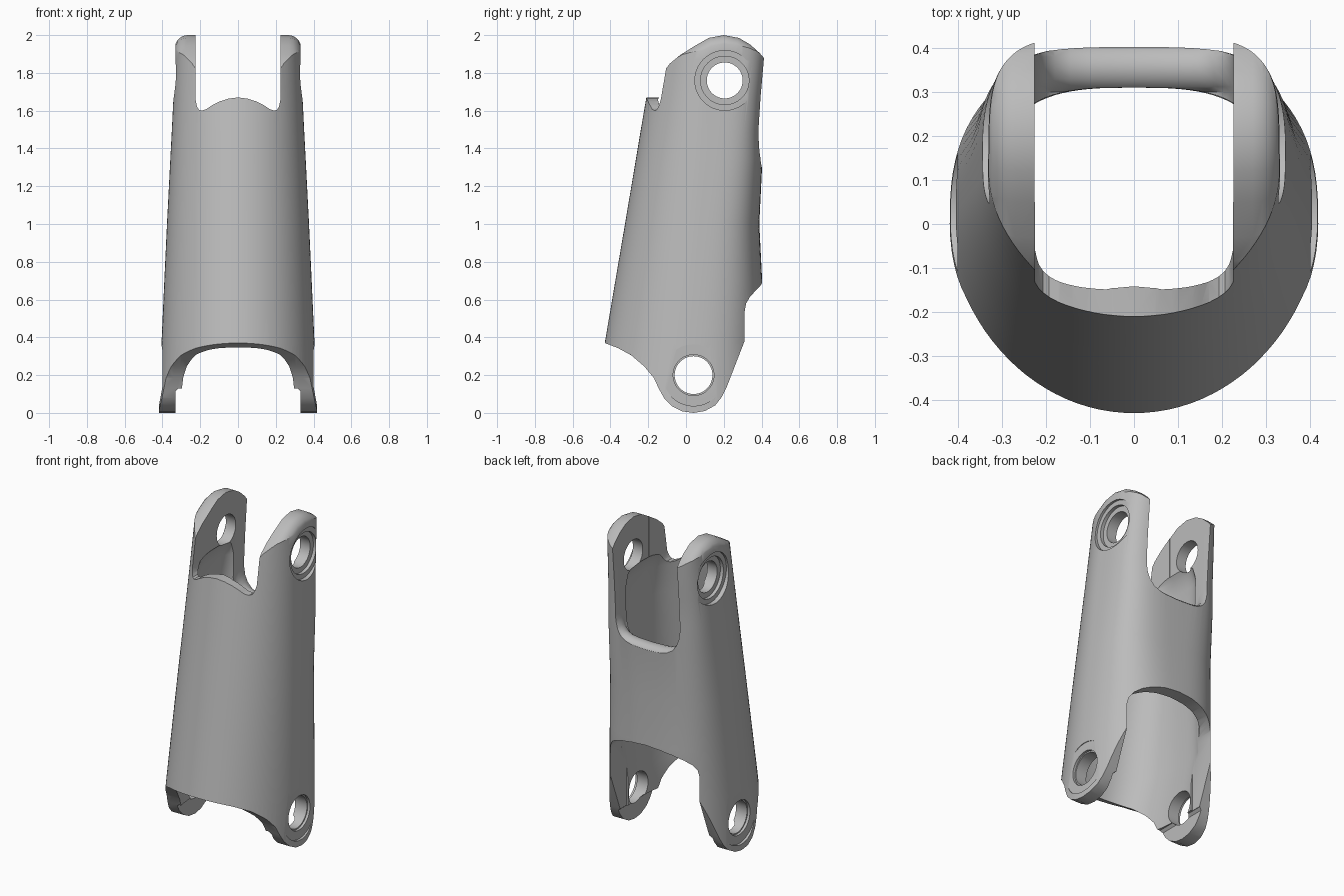
import bpy, bmesh, math

if "Cube" in bpy.data.objects:
    bpy.data.objects.remove(bpy.data.objects["Cube"])

metal = bpy.data.materials.new("plain_grey")
metal.use_nodes = True
grey = (0.5, 0.5, 0.5, 1)
metal.diffuse_color = grey
metal.node_tree.nodes["Principled BSDF"].inputs["Base Color"].default_value = grey


def loft(name, rings):
    """Closed solid through rings with equal point counts."""
    bm = bmesh.new()
    rows = [[bm.verts.new(p) for p in ring] for ring in rings]
    n = len(rows[0])
    for low, high in zip(rows, rows[1:]):
        for i in range(n):
            j = (i + 1) % n
            bm.faces.new((low[i], low[j], high[j], high[i]))
    bm.faces.new(rows[0])
    bm.faces.new(rows[-1])
    bmesh.ops.recalc_face_normals(bm, faces=bm.faces)
    mesh = bpy.data.meshes.new(name)
    bm.to_mesh(mesh)
    bm.free()
    obj = bpy.data.objects.new(name, mesh)
    obj.data.materials.append(metal)
    bpy.context.collection.objects.link(obj)
    return obj


def section(z, half_width, front, back, n_front, n_back, count=96):
    """Tube cross-section: rounder at the front, squarer at the back."""
    mid = 0.065 * z
    ring = []
    for k in range(count):
        t = 2 * math.pi * k / count
        c, s = math.cos(t), math.sin(t)
        e = 2 / (n_back if s > 0 else n_front)
        depth = back - mid if s > 0 else mid - front
        ring.append((math.copysign(half_width * abs(c) ** e, c),
                     mid + math.copysign(depth * abs(s) ** e, s), z))
    return ring


def boolean(target, cutter, operation="DIFFERENCE"):
    cutter.hide_render = True
    mod = target.modifiers.new(cutter.name, "BOOLEAN")
    mod.object = cutter
    mod.operation = operation
    mod.solver = "EXACT"
    bpy.context.view_layer.objects.active = target
    bpy.ops.object.modifier_apply(modifier=mod.name)
    bpy.data.objects.remove(cutter)


def mirrored(points):
    """Complete a right-hand outline that ends on the centre line."""
    return points + [(-x, z) for x, z in reversed(points) if x > 0]


def bore(name, y, z, radius, x0, x1):
    circle = [2 * math.pi * k / 64 for k in range(64)]
    return loft(name, [[(x, y + radius * math.cos(t), z + radius * math.sin(t))
                        for t in circle] for x in (x0, x1)])


# Tapered outer shell
body = loft("link_body", [section(*k) for k in (
    (-0.1, 0.423, -0.51, 0.4, 2, 2.6),
    (0.37, 0.405, -0.43, 0.4, 2, 2.6),
    (0.7, 0.39, -0.374, 0.403, 2, 2.7),
    (1.0, 0.376, -0.323, 0.388, 2, 3),
    (1.35, 0.358, -0.264, 0.405, 2, 3.5),
    (1.5, 0.35, -0.239, 0.4, 2, 3.8),
    (1.67, 0.342, -0.21, 0.41, 2, 4),
    (1.87, 0.333, -0.176, 0.43, 2, 4),
    (2.1, 0.325, -0.137, 0.44, 2, 4))])

# Hollow interior, closing below the upper lugs
boolean(body, loft("cavity", [section(*k) for k in (
    (-0.2, 0.31, -0.375, 0.32, 2.5, 3),
    (0.3, 0.31, -0.375, 0.32, 2.5, 3),
    (0.5, 0.335, -0.345, 0.33, 2.5, 3),
    (1.0, 0.31, -0.26, 0.31, 2.6, 3),
    (1.4, 0.285, -0.195, 0.31, 2.8, 3.4),
    (1.58, 0.272, -0.16, 0.31, 3, 4),
    (1.66, 0.25, -0.15, 0.3, 3, 4),
    (1.72, 0.2, -0.1, 0.25, 3, 4))]))

# Side outline trims the lugs; its upper corners round off outwards
outline = [(-0.6, 0.42), (-0.43, 0.37), (-0.36, 0.343), (-0.29, 0.305),
           (-0.22, 0.245), (-0.17, 0.185), (-0.145, 0.13), (-0.115, 0.077),
           (-0.075, 0.036), (-0.02, 0.008), (0.04, 0), (0.1, 0.01),
           (0.155, 0.04), (0.19, 0.085), (0.215, 0.135), (0.31, 0.38),
           (0.6, 0.4), (0.6, 1.75), (0.44, 1.82), (0.42, 1.87), (0.39, 1.905),
           (0.34, 1.95), (0.28, 1.985), (0.2, 2), (0.12, 1.985),
           (0.05, 1.945), (-0.03, 1.895), (-0.085, 1.85), (-0.12, 1.805),
           (-0.135, 1.75), (-0.6, 1.7)]


def trimmed(x, f):
    return [(x, 0.2 + (y - 0.2) * f, 1.76 + (z - 1.76) * f) if z > 1.8
            else (x, y, z) for y, z in outline]


layers = [(0.5, 0.7), (0.34, 0.72), (0.332, 0.8), (0.322, 0.88),
          (0.308, 0.94), (0.292, 0.98), (0.27, 1)]
layers = [(-x, f) for x, f in layers] + layers[::-1]
boolean(body, loft("side_trim", [trimmed(x, f) for x, f in layers]), "INTERSECT")

# Front notch between the upper lugs, with a raised middle
notch = mirrored([(0.225, 2.3), (0.225, 1.66), (0.217, 1.62), (0.207, 1.605),
                  (0.193, 1.6), (0.17, 1.607), (0.14, 1.627), (0.1, 1.648),
                  (0.05, 1.664), (0, 1.67)])
boolean(body, loft("front_notch", [[(x, y, z) for x, z in notch]
                                   for y in (-1, 0.2)]))

# Deeper back notch with a rounded rim
notch = mirrored([(0.226, 2.3), (0.226, 1.47), (0.22, 1.42), (0.205, 1.38),
                  (0.18, 1.35), (0.145, 1.333), (0.1, 1.326), (0, 1.322)])
rim = [(0.05, 0.04), (0.3, 0.04), (0.312, 0.02), (0.33, 0.006), (0.355, 0),
       (0.38, 0.006), (0.398, 0.02), (0.41, 0.04), (0.8, 0.04)]
boolean(body, loft("back_notch", [[(x, y, z - drop) for x, z in notch]
                                  for y, drop in rim]))

# Arched opening at the lower back
arch = mirrored([(0.312, -0.5), (0.312, 0.54), (0.305, 0.58), (0.28, 0.615),
                 (0.24, 0.642), (0.18, 0.665), (0.1, 0.682), (0, 0.69)])
boolean(body, loft("back_arch", [[(x, y, z) for x, z in arch]
                                 for y in (0.15, 1)]))

# Thinner ends inside the lower lugs
step = [(-0.33, -0.5), (0.33, -0.5), (0.33, 0.115), (0.315, 0.13),
        (-0.315, 0.13), (-0.33, 0.115)]
boolean(body, loft("lug_step", [[(x, y, z) for x, z in step] for y in (-1, 1)]))

# Pin holes with stepped recesses on both sides
boolean(body, bore("upper_hole", 0.205, 1.76, 0.095, -1, 1))
boolean(body, bore("lower_hole", 0.04, 0.2, 0.1, -1, 1))
for side in (-1, 1):
    for y, z, radius, x in ((0.205, 1.76, 0.158, 0.316),
                            (0.205, 1.76, 0.128, 0.295),
                            (0.04, 0.2, 0.163, 0.401),
                            (0.04, 0.2, 0.108, 0.385)):
        boolean(body, bore("recess", y, z, radius, side * x, side))

bpy.ops.object.select_all(action="DESELECT")
body.select_set(True)
bpy.context.view_layer.objects.active = body
bpy.ops.object.shade_smooth_by_angle(angle=math.radians(32))
